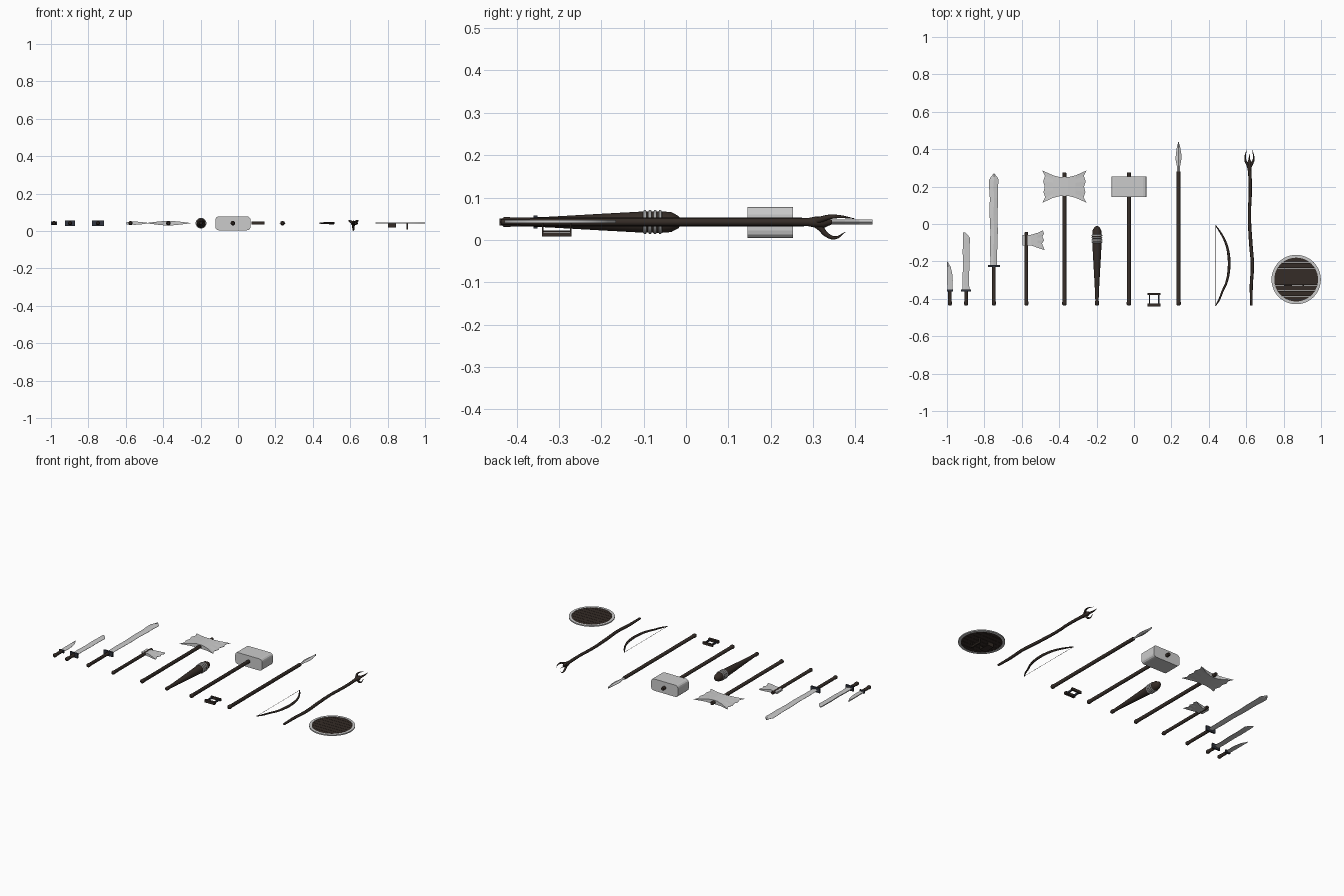
import bpy, bmesh, math
from mathutils import Vector

if "Cube" in bpy.data.objects:
    bpy.data.objects.remove(bpy.data.objects["Cube"])

Z = 0.042  # height of the common axis of all the weapons


def mat(name, c):
    m = bpy.data.materials.new(name)
    m.diffuse_color = (*c, 1)
    m.use_nodes = True
    m.node_tree.nodes["Principled BSDF"].inputs["Base Color"].default_value = m.diffuse_color
    return m


WOOD = mat("dark_wood", (0.035, 0.025, 0.02))
IRON = mat("dark_iron", (0.03, 0.035, 0.05))


def finish(name, bm, material=None, smooth=False):
    bmesh.ops.recalc_face_normals(bm, faces=bm.faces)
    me = bpy.data.meshes.new(name)
    bm.to_mesh(me)
    bm.free()
    ob = bpy.data.objects.new(name, me)
    bpy.context.collection.objects.link(ob)
    if material:
        me.materials.append(material)
    if smooth:
        bpy.ops.object.select_all(action='DESELECT')
        ob.select_set(True)
        bpy.context.view_layer.objects.active = ob
        bpy.ops.object.shade_smooth_by_angle(angle=math.radians(40))
    return ob


def box(name, x0, x1, y0, y1, z0, z1, material=None):
    bm = bmesh.new()
    bmesh.ops.create_cube(bm, size=1)
    for v in bm.verts:
        v.co = ((x0 + x1) / 2 + v.co.x * (x1 - x0), (y0 + y1) / 2 + v.co.y * (y1 - y0),
                (z0 + z1) / 2 + v.co.z * (z1 - z0))
    return finish(name, bm, material)


def lathe(name, x, profile, material, sides=12):
    """Turned part along y; profile is a list of (y, radius)."""
    bm = bmesh.new()
    rings = [[bm.verts.new((x + r * math.cos(a), y, Z + r * math.sin(a)))
              for a in (2 * math.pi * (i + 0.5) / sides for i in range(sides))] for y, r in profile]
    for a, b in zip(rings, rings[1:]):
        for i in range(sides):
            bm.faces.new((a[i], a[i - 1], b[i - 1], b[i]))
    bm.faces.new(rings[0])
    bm.faces.new(rings[-1])
    return finish(name, bm, material, True)


def handle(name, x, y0, y1, r=0.0115):
    return lathe(name, x, [(y0, r * .5), (y0 + .008, r), (y0 + .02, r), (y0 + .024, r * .85),
                           (y1 - .006, r * .85), (y1, r * .8)], WOOD)


def plate(name, rows, thick):
    """Flat blade: rows of (x, y) points, half thickness per column."""
    bm = bmesh.new()
    n, m = len(rows), len(thick)
    top, bot = [[[bm.verts.new((x, y, Z + s * t)) for (x, y), t in zip(row, thick)]
                 for row in rows] for s in (1, -1)]
    for g in (top, bot):
        for i in range(n - 1):
            for j in range(m - 1):
                bm.faces.new((g[i][j], g[i][j + 1], g[i + 1][j + 1], g[i + 1][j]))
    rim = [(0, j) for j in range(m)] + [(i, m - 1) for i in range(1, n)] + \
          [(n - 1, j) for j in range(m - 2, -1, -1)] + [(i, 0) for i in range(n - 2, 0, -1)]
    for (a, b), (c, d) in zip(rim, rim[1:] + rim[:1]):
        bm.faces.new((top[a][b], top[c][d], bot[c][d], bot[a][b]))
    return finish(name, bm)


def blade(name, x, rows, t=0.006, ridge=0.5):
    """rows of (y, left offset, right offset), ridged in the middle."""
    plate(name, [[(x + l, y), (x + l + (r - l) * ridge, y), (x + r, y)] for y, l, r in rows],
          (0.0008 if ridge > 0.3 else t * .7, t, 0.0008))


def tube(name, pts, radii, r, material):
    cu = bpy.data.curves.new(name, 'CURVE')
    cu.dimensions = '3D'
    cu.bevel_depth = r
    cu.bevel_resolution = 2
    cu.resolution_u = 5
    cu.use_fill_caps = True
    sp = cu.splines.new('BEZIER')
    sp.bezier_points.add(len(pts) - 1)
    for p, co, rad in zip(sp.bezier_points, pts, radii):
        p.co = co
        p.radius = rad
        p.handle_left_type = p.handle_right_type = 'AUTO'
    cu.materials.append(material)
    ob = bpy.data.objects.new(name, cu)
    bpy.context.collection.objects.link(ob)
    return ob


def guard(name, x, y, w, h):
    box(name, x - w / 2, x + w / 2, y - .005, y + .005, Z - h / 2, Z + h / 2, IRON)


# Dagger
handle("dagger_handle", -.984, -.437, -.355)
guard("dagger_guard", -.984, -.355, .032, .018)
blade("dagger_blade", -.984, [(-.35, -.014, .013), (-.30, -.015, .015), (-.265, -.015, .012),
                              (-.23, -.015, .004), (-.20, -.015, -.013)], .004, .25)
# Short sword
handle("short_sword_handle", -.898, -.437, -.355)
guard("short_sword_guard", -.898, -.355, .055, .03)
blade("short_sword_blade", -.898, [(-.35, -.018, .018), (-.29, -.019, .015), (-.22, -.016, .019),
                                   (-.15, -.018, .018), (-.075, -.016, .021), (-.062, -.016, .012),
                                   (-.045, -.015, -.006)], .004, .25)
# Long sword
handle("long_sword_handle", -.749, -.437, -.225)
guard("long_sword_guard", -.749, -.225, .064, .03)
blade("long_sword_blade", -.749, [(-.22, -.018, .016), (-.13, -.021, .018), (-.04, -.019, .021),
                                  (.05, -.023, .019), (.14, -.022, .023), (.20, -.026, .022),
                                  (.235, -.026, .025), (.252, -.016, .018), (.27, -.001, .001)])

# Hand axe
handle("hand_axe_handle", -.575, -.437, -.042)
edge = [-.478, -.484, -.492, -.480, -.490, -.481, -.487]
rows = []
for i, e in enumerate(edge):
    v = i / 3 - 1
    rows.append([(-.597, -.086 + .028 * v), (-.552, -.086 + .028 * v),
                 (-.515, -.087 + .040 * v), (e, -.087 + .053 * v)])
plate("hand_axe_head", rows, (.006, .009, .006, .0008))

# Double axe
handle("double_axe_handle", -.372, -.437, .275, .0125)
edge = [.118, .103, .112, .105, .114, .104, .118]
rows = []
for i, e in enumerate(edge):
    v = i / 3 - 1
    half = [(.02, .2 + .05 * v), (.06, .2 + .060 * v), (e, .2 + .086 * v)]
    rows.append([(-.372 - x, y) for x, y in half[::-1]] + [(-.372 + x, y) for x, y in half])
plate("double_axe_head", rows, (.0008, .008, .012, .012, .008, .0008))

# Club with metal bands
lathe("club_body", -.198, [(-.437, .006), (-.43, .011), (-.415, .011), (-.41, .009), (-.32, .013), (-.2, .02),
                           (-.11, .025), (-.06, .026), (-.035, .024), (-.018, .015), (-.012, .006)],
      WOOD, 16)
for k in range(4):
    y = -.097 + .012 * k
    lathe("club_band", -.198, [(y - .005, .024), (y - .002, .029), (y + .002, .029), (y + .005, .024)],
          None, 16)

# War hammer: rounded block extruded along the handle
handle("hammer_handle", -.027, -.437, .275, .0125)
bm = bmesh.new()
pts = []
for sx, sz, a0 in ((1, 1, 0), (-1, 1, 90), (-1, -1, 180), (1, -1, 270)):
    for k in range(4):
        a = math.radians(a0 + 30 * k)
        pts.append((-.027 + sx * .076 + .018 * math.cos(a), Z - .001 + sz * .019 + .018 * math.sin(a)))
f = bm.faces.new([bm.verts.new((x, .145, z)) for x, z in pts])
ext = bmesh.ops.extrude_face_region(bm, geom=[f])
bmesh.ops.translate(bm, vec=(0, .108, 0), verts=[v for v in ext["geom"] if isinstance(v, bmesh.types.BMVert)])
finish("hammer_head", bm)

# Hand grip frame
for y, h in ((-.432, .008), (-.375, .005)):
    box("grip_bar", .073, .142, y - h, y + h, Z - .008, Z + .008, WOOD)
for x in (.083, .132):
    box("grip_side", x - .003, x + .003, -.43, -.375, Z - .006, Z + .006, IRON)

# Spear
handle("spear_shaft", .238, -.437, .28, .0125)
blade("spear_blade", .238, [(.278, -.007, .007), (.31, -.009, .009), (.345, -.016, .015),
                            (.375, -.014, .015), (.41, -.009, .009), (.44, -.001, .001)])

# Bow and string
bow = [(.436, -.008), (.462, -.045), (.494, -.11), (.507, -.175), (.508, -.235),
       (.495, -.31), (.473, -.36), (.455, -.405), (.436, -.437)]
tube("bow_limb", [(x, y, Z) for x, y in bow], [.4, .7, .9, 1.1, 1.1, .9, .8, .7, .4], .0068, WOOD)
tube("bow_string", [(.437, -.01, Z), (.437, -.435, Z)], [1, 1], .0008, WOOD)

# Staff with three claws
staff = [(.628, -.437), (.627, -.33), (.633, -.22), (.624, -.1), (.617, .05), (.622, .18), (.617, .32)]
tube("staff_shaft", [(x, y, Z) for x, y in staff], [.7, .9, .95, 1, .9, .9, 1], .0095, WOOD)
lathe("staff_head", .617, [(.28, .008), (.305, .013), (.325, .014), (.345, .005)], WOOD, 10)
for ang, reach in ((30, 1), (150, 1), (270, 1.3)):
    d = Vector((math.cos(math.radians(ang)), 0, math.sin(math.radians(ang))))
    c = Vector((.617, 0, Z))
    path = [(0, .295), (.012, .318), (.024, .338), (.026, .362), (.016, .398)]
    if ang == 270:
        path = [(0, .295), (.009, .315), (.023, .332), (.0285, .352), (.018, .376)]
    tube("staff_claw", [c + d * (r * reach) + Vector((0, y, 0)) for r, y in path],
         [1, 1, .75, .5, .08], .0075, WOOD)

# Round shield: plank disc, metal rim, arm strap and grip underneath
SX, SY, SZ = .867, -.297, .043
for i in range(8):
    x0, x1 = -.12 + .03 * i + .0008, -.12 + .03 * (i + 1) - .0008
    bm = bmesh.new()
    xs = [x0 + (x1 - x0) * k / 4 for k in range(5)]
    ys = [math.sqrt(max(.121 ** 2 - x * x, 0)) for x in xs]
    loop = [(x, y) for x, y in zip(xs, ys)] + [(x, -y) for x, y in zip(xs[::-1], ys[::-1])]
    f = bm.faces.new([bm.verts.new((SX + y, SY + x, SZ - .002)) for x, y in loop])
    ext = bmesh.ops.extrude_face_region(bm, geom=[f])
    bmesh.ops.translate(bm, vec=(0, 0, .004), verts=[v for v in ext["geom"] if isinstance(v, bmesh.types.BMVert)])
    finish("shield_plank", bm, WOOD)
bm = bmesh.new()
N = 48
sec = [(.117, -.0035), (.132, -.0035), (.132, .0035), (.117, .0035)]
ring = [[bm.verts.new((SX + r * math.cos(2 * math.pi * i / N), SY + r * math.sin(2 * math.pi * i / N), SZ + z))
         for r, z in sec] for i in range(N)]
for i in range(N):
    for j in range(4):
        bm.faces.new((ring[i - 1][j - 1], ring[i - 1][j], ring[i][j], ring[i][j - 1]))
finish("shield_rim", bm, None, True)
for name, x0, x1, z0, t in (("arm_strap", .802, .845, .019, .003), ("shield_grip", .900, .910, .008, .010)):
    box(name, x0, x1, -.34, -.27, z0, z0 + t, WOOD)
    for y in (-.34, -.274):
        box(name + "_post", x0, x1, y, y + .004, z0, SZ, WOOD)
